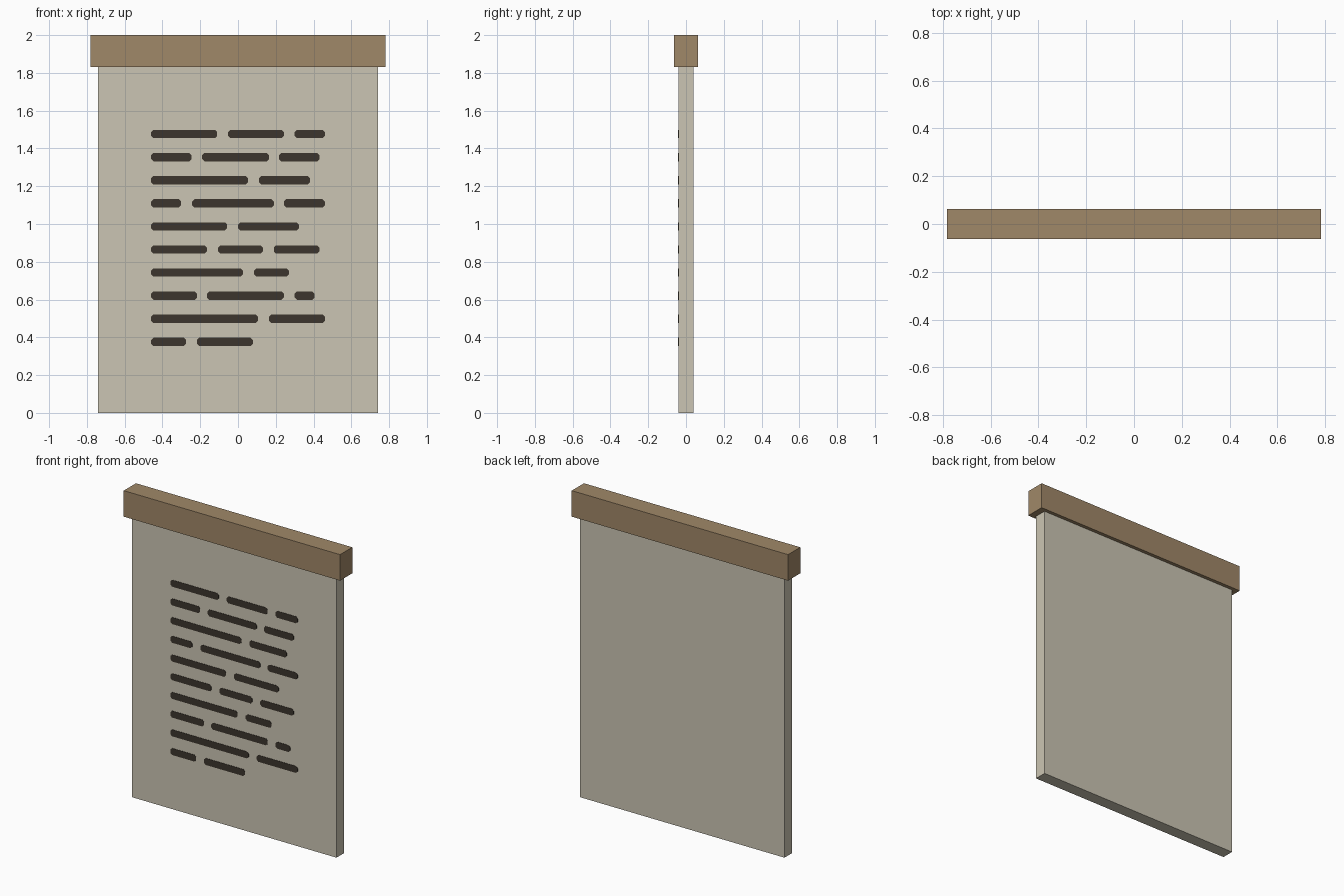
import bpy, bmesh

if "Cube" in bpy.data.objects:
    bpy.data.objects.remove(bpy.data.objects["Cube"])

def lin(c):
    c /= 255
    return c / 12.92 if c <= 0.04045 else ((c + 0.055) / 1.055) ** 2.4

def material(name, r, g, b):
    m = bpy.data.materials.new(name)
    m.diffuse_color = (lin(r), lin(g), lin(b), 1)
    m.use_nodes = True
    m.node_tree.nodes["Principled BSDF"].inputs["Base Color"].default_value = m.diffuse_color
    return m

paper = material("pale_parchment", 203, 197, 179)
wood = material("brown_wood", 160, 136, 104)
ink = material("dark_ink", 60, 53, 45)

def box(name, x, y, z0, z1, mat):
    bpy.ops.mesh.primitive_cube_add(size=1, location=(0, 0, (z0 + z1) / 2))
    o = bpy.context.object
    o.name = name
    o.scale = (2 * x, 2 * y, z1 - z0)
    bpy.ops.object.transform_apply(location=True, rotation=False, scale=True)
    o.data.materials.append(mat)
    return o

# Hanging sheet and the top rail it is fixed to
box("sheet", 0.74, 0.04, 0, 1.832, paper)
box("top_rail", 0.782, 0.063, 1.83, 2.0, wood)

# Ink dashes: start and end x for each row, top to bottom
rows = [
    [(-.46, -.11), (-.053, .243), (.30, .46)],
    [(-.46, -.245), (-.19, .164), (.217, .432)],
    [(-.46, .053), (.111, .381)],
    [(-.46, -.302), (-.243, .19), (.243, .46)],
    [(-.46, -.058), (0, .323)],
    [(-.46, -.164), (-.106, .132), (.19, .432)],
    [(-.46, .026), (.085, .27)],
    [(-.46, -.217), (-.164, .243), (.30, .406)],
    [(-.46, .106), (.164, .46)],
    [(-.46, -.275), (-.217, .079)],
]
bm = bmesh.new()
half, cut, thick = 0.022, 0.012, 0.002
for i, row in enumerate(rows):
    z = 1.476 - i * 0.1222
    for a, b in row:
        pts = [(a + cut, -half), (b - cut, -half), (b, -half + cut), (b, half - cut),
               (b - cut, half), (a + cut, half), (a, half - cut), (a, -half + cut)]
        face = bm.faces.new([bm.verts.new((x, -0.04, z + dz)) for x, dz in pts])
        ext = bmesh.ops.extrude_face_region(bm, geom=[face])
        bmesh.ops.translate(bm, vec=(0, -thick, 0),
                            verts=[v for v in ext["geom"] if isinstance(v, bmesh.types.BMVert)])
        bm.faces.remove(face) if face.is_valid else None
bmesh.ops.recalc_face_normals(bm, faces=bm.faces)
# Open-backed plates: make sure the front faces point forward
if sum(f.normal.y * f.calc_area() for f in bm.faces) > 0:
    bmesh.ops.reverse_faces(bm, faces=bm.faces)
mesh = bpy.data.meshes.new("ink_dashes")
bm.to_mesh(mesh)
bm.free()
mesh.materials.append(ink)
bpy.context.collection.objects.link(bpy.data.objects.new("ink_dashes", mesh))
